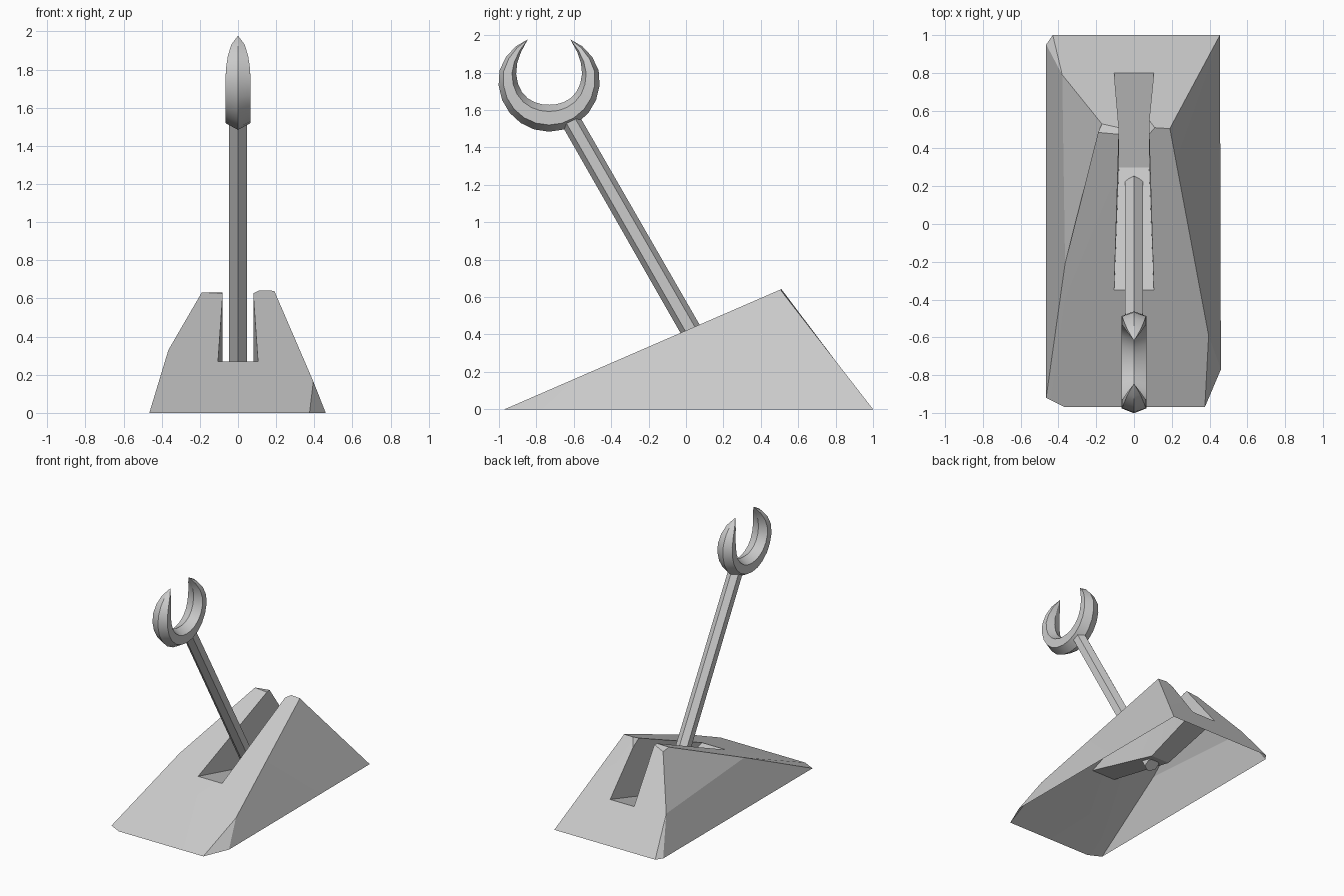
import bpy, bmesh, math
from mathutils import Matrix, Vector

if "Cube" in bpy.data.objects:
    bpy.data.objects.remove(bpy.data.objects["Cube"])

metal = bpy.data.materials.new("plain grey")
metal.use_nodes = True
GREY = (0.6, 0.6, 0.6, 1)
metal.diffuse_color = GREY
metal.node_tree.nodes["Principled BSDF"].inputs["Base Color"].default_value = GREY


def finish(bm, name, angle):
    bmesh.ops.remove_doubles(bm, verts=bm.verts, dist=0.0005)
    bmesh.ops.recalc_face_normals(bm, faces=bm.faces)
    mesh = bpy.data.meshes.new(name)
    bm.to_mesh(mesh)
    bm.free()
    mesh.materials.append(metal)
    obj = bpy.data.objects.new(name, mesh)
    bpy.context.collection.objects.link(obj)
    bpy.ops.object.select_all(action='DESELECT')
    obj.select_set(True)
    bpy.context.view_layer.objects.active = obj
    bpy.ops.object.shade_smooth_by_angle(angle=math.radians(angle))
    return obj


# Points on the long front slope, the short back slope and the ground
def front(x, y):
    return (x, y, 0.434 * (y + 0.97))


def back(x, y):
    return (x, y, 1.29 * (1 - y))


def ground(x, y):
    return (x, y, 0)


# Wedge base: a hollow shell, open underneath, with a slot through its top
bm = bmesh.new()


def face(*points):
    bm.faces.new([bm.verts.new(p) for p in points])


# right side corners (-x)
r_toe, r_front, r_back, r_heel = ground(-.365, -.97), ground(-.465, -.92), ground(-.465, .95), ground(-.43, 1)
r_mid, r_top = front(-.365, -.21), front(-.19, .485)
r_rear, r_knee = back(-.17, .53), back(-.38, .79)
r_lip, r_lip_back = front(-.08, .475), back(-.08, .51)

# left side corners (+x)
l_toe, l_front, l_heel = ground(.375, -.97), ground(.46, -.77), ground(.455, 1)
l_mid, l_top, l_peak = front(.395, -.59), front(.19, .505), front(.11, .51)
l_rear, l_lip, l_lip_back = back(.2, .525), front(.08, .475), back(.08, .55)

# slot corners
slot_f = {s: front(s * .105, -.35) for s in (-1, 1)}
slot_b = {s: back(s * .105, .8) for s in (-1, 1)}
valley = {s: (s * .08, .3, .115) for s in (-1, 1)}

# front slope, in three pieces around the slot
face(r_front, r_mid, r_top, r_lip, slot_f[-1], r_toe)
face(r_toe, slot_f[-1], slot_f[1], l_toe)
face(l_toe, slot_f[1], l_lip, l_peak, l_top, l_mid)

# back slope, in three pieces around the slot
face(r_heel, r_knee, r_rear, r_lip_back, slot_b[-1])
face(r_heel, slot_b[-1], slot_b[1], l_heel)
face(l_heel, slot_b[1], l_lip_back, l_peak, l_rear)

# chamfers at the peaks
face(r_top, r_rear, r_lip_back, r_lip)
face(l_top, l_peak, l_rear)
face(l_lip, l_peak, l_lip_back)

# outer sides
face(r_front, r_back, r_knee, r_mid)
face(r_mid, r_knee, r_rear, r_top)
face(r_back, r_heel, r_knee)
face(l_toe, l_front, l_mid)
face(l_front, l_heel, l_mid)
face(l_mid, l_heel, l_rear, l_top)

# sunken slot floor and walls
face(slot_f[-1], slot_f[1], valley[1], valley[-1])
face(valley[-1], valley[1], slot_b[1], slot_b[-1])
for s, lip, lip_back in ((-1, r_lip, r_lip_back), (1, l_lip, l_lip_back)):
    face(slot_f[s], valley[s], lip)
    face(valley[s], lip_back, lip)
    face(valley[s], slot_b[s], lip_back)
finish(bm, "wedge_base", 12)

# Slanted six-sided shaft, ridges facing front and back
bm = bmesh.new()
low, high = Vector((0, .205, .11)), Vector((0, -.632, 1.57))
axis = high - low
bmesh.ops.create_cone(bm, cap_ends=True, segments=6, radius1=.056, radius2=.053, depth=axis.length)
bm.verts.ensure_lookup_table()
ridged = any(abs(v.co.x) < 1e-4 for v in bm.verts)
turn = Matrix.Rotation(0 if ridged else math.radians(30), 4, 'Z')
tilt = Matrix.Rotation(math.atan2(-axis.y, axis.z), 4, 'X')
bmesh.ops.transform(bm, verts=bm.verts, matrix=Matrix.Translation((low + high) / 2) @ tilt @ turn)
finish(bm, "shaft", 20)

# Open ring head: a six-sided section swept round, tapering to two tips
bm = bmesh.new()
inner = [.127, .13, .137, .147, .157, .167, .18, .195, .216, .25]
width = [.066] * 6 + [.063, .053, .034, .0]
CENTRE_Y, CENTRE_Z = -.732, 1.755
rings = []
for k in range(-9, 10):
    i = abs(k)
    a = math.radians(17 * k)
    ri, w = inner[i], width[i]
    ro = .271 - (.021 * (i - 6) / 3 if i > 6 else 0)
    edge = (ro - ri) * .25
    section = [(0, ro), (w, ro - edge), (w, ri + edge), (0, ri), (-w, ri + edge), (-w, ro - edge)]
    rings.append([bm.verts.new((x, CENTRE_Y + r * math.sin(a), CENTRE_Z - r * math.cos(a)))
                  for x, r in section])
for r1, r2 in zip(rings, rings[1:]):
    for j in range(6):
        n = (j + 1) % 6
        bm.faces.new((r1[j], r1[n], r2[n], r2[j]))
bmesh.ops.dissolve_degenerate(bm, dist=0.0005, edges=bm.edges)
finish(bm, "open_ring_head", 24)
